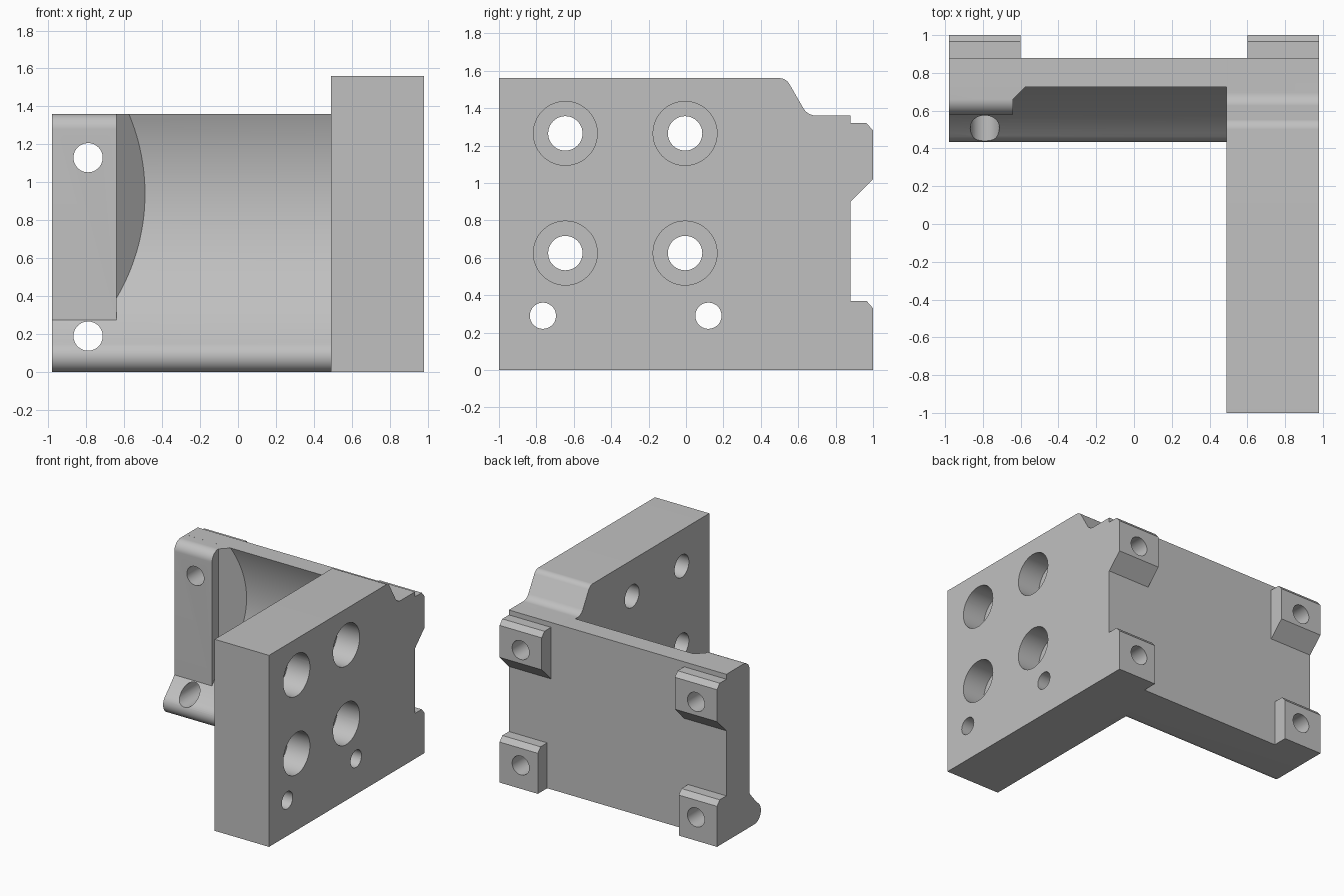
import bpy, bmesh
from math import sin, cos, radians
from mathutils import Vector

if "Cube" in bpy.data.objects:
    bpy.data.objects.remove(bpy.data.objects["Cube"], do_unlink=True)

GREY = (0.53, 0.53, 0.53, 1)
mat = bpy.data.materials.new("machined grey")
mat.diffuse_color = GREY
mat.use_nodes = True
mat.node_tree.nodes["Principled BSDF"].inputs["Base Color"].default_value = GREY


def arc(cx, cy, r, start, end, steps):
    angles = [radians(start + (end - start) * i / steps) for i in range(steps + 1)]
    return [(cx + r * cos(a), cy + r * sin(a)) for a in angles]


def fillet(prev, corner, nxt, r, steps=10):
    """Points of a rounded corner with radius r."""
    c = Vector(corner)
    u, v = (Vector(prev) - c).normalized(), (Vector(nxt) - c).normalized()
    half = u.angle(v) / 2
    centre = c + (u + v).normalized() * r / sin(half)
    t = r * cos(half) / sin(half)
    a, b = c + u * t - centre, c + v * t - centre
    return [tuple(centre + a.lerp(b, i / steps).normalized() * r) for i in range(steps + 1)]


def prism(name, pts, axis, lo, hi):
    """Extrude a 2D profile along an axis from lo to hi."""
    place = {"x": lambda p, q, d: (d, p, q),
             "y": lambda p, q, d: (p, d, q),
             "z": lambda p, q, d: (p, q, d)}[axis]
    bm = bmesh.new()
    rings = [[bm.verts.new(place(p, q, d)) for p, q in pts] for d in (lo, hi)]
    for ring in rings:
        bm.faces.new(ring)
    n = len(pts)
    for i in range(n):
        j = (i + 1) % n
        bm.faces.new((rings[0][i], rings[0][j], rings[1][j], rings[1][i]))
    bmesh.ops.recalc_face_normals(bm, faces=bm.faces)
    mesh = bpy.data.meshes.new(name)
    bm.to_mesh(mesh)
    bm.free()
    mesh.materials.append(mat)
    ob = bpy.data.objects.new(name, mesh)
    bpy.context.collection.objects.link(ob)
    return ob


def drill(name, axis, p, q, r, lo, hi):
    return prism(name, arc(p, q, r, 0, 352.5, 47), axis, lo, hi)


def combine(body, tool, operation):
    mod = body.modifiers.new(operation, "BOOLEAN")
    mod.operation, mod.object, mod.solver = operation, tool, "EXACT"
    bpy.context.view_layer.objects.active = body
    bpy.ops.object.modifier_apply(modifier=mod.name)
    bpy.data.objects.remove(tool, do_unlink=True)


W, BACK, TOP, TALL = 0.98, 0.88, 1.36, 1.56

# Thick side plate with a sloped, rounded step at the rear
upper, lower = (0.535, TALL), (0.65, TOP)
side = [(-1, 0), (-1, TALL)]
side += fillet((-1, TALL), upper, lower, 0.06)
side += fillet(upper, lower, (BACK, TOP), 0.08)
side += [(BACK, TOP), (BACK, 0)]
bracket = prism("bracket_body", side, "x", 0.49, W)

# Back plate with a hollowed front and a rounded lip at the foot
hollow = arc(-0.27, 0.94, 1.08, 22.9, -47.3, 48)
lip = arc(0.519, 0.084, 0.084, 132.7, 270, 16)
plate = hollow + lip[1:] + [(BACK, 0), (BACK, TOP)]
parts = [prism("back_plate", plate, "x", -W, 0.49)]

# Raised end block with a rounded top edge and an angled flank
foot, crest = (0.58, 0.26), (0.58, TOP)
block = [foot, (BACK, 0.26), (BACK, TOP)] + fillet((BACK, TOP), crest, foot, 0.08)
parts.append(prism("end_block", block, "x", -W, -0.64))
parts.append(prism("block_flank", [(-0.64, 0.66), (-0.42, BACK), (-0.64, BACK)], "z", 0.26, TOP))

# Four mounting pads on the back
high_pad = [(BACK, 1.32), (0.965, 1.32), (1, 1.28), (1, 1.02), (BACK, 0.9)]
low_pad = [(BACK, 0.37), (0.965, 0.37), (1, 0.33), (1, 0), (BACK, 0)]
for profile, inner in ((high_pad, 0.6), (low_pad, 0.635)):
    parts.append(prism("pad_left", profile, "x", inner, W))
    parts.append(prism("pad_right", profile, "x", -W, -inner))

for part in parts:
    combine(bracket, part, "UNION")

# Pad holes: through on the right, blind on the left
holes = []
for z in (1.13, 0.19):
    holes.append(drill("pad_hole", "y", -0.79, z, 0.077, 0.3, 1.2))
    holes.append(drill("pad_hole", "y", 0.79, z, 0.077, 0.55, 1.2))

# Counterbored bolt holes and dowel holes through the side plate
for y in (-0.645, -0.005):
    for z in (1.265, 0.625):
        holes.append(drill("bolt_hole", "x", y, z, 0.092, 0.3, 1.2))
        holes.append(drill("counterbore", "x", y, z, 0.171, 0.78, 1.2))
for y in (-0.765, 0.12):
    holes.append(drill("dowel_hole", "x", y, 0.29, 0.07, 0.3, 1.2))

for hole in holes:
    combine(bracket, hole, "DIFFERENCE")

bpy.ops.object.select_all(action="DESELECT")
bracket.select_set(True)
bpy.context.view_layer.objects.active = bracket
bpy.ops.object.shade_smooth_by_angle(angle=radians(25))
